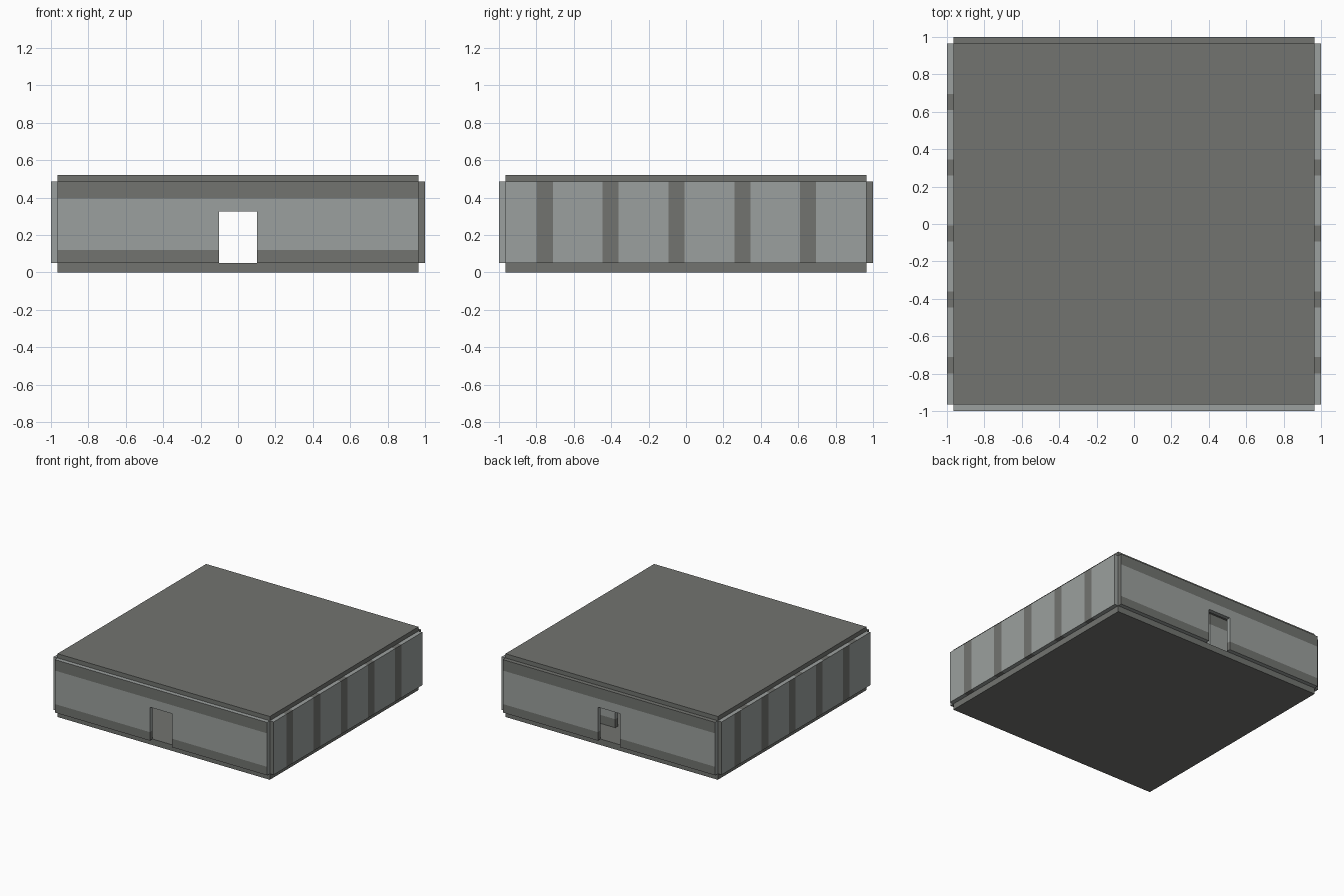
import bpy, bmesh
from mathutils import Vector

if "Cube" in bpy.data.objects:
    bpy.data.objects.remove(bpy.data.objects["Cube"])

IN, OUT = 0.965, 1.0          # inner and outer wall planes
Z0, Z1, ZTOP = 0.05, 0.485, 0.52
STRIPES = [-0.755 + 0.352 * k for k in range(5)]
HALF = 0.043


def material(name, rgb):
    m = bpy.data.materials.new(name)
    m.diffuse_color = (*rgb, 1)
    m.use_nodes = True
    m.node_tree.nodes["Principled BSDF"].inputs["Base Color"].default_value = m.diffuse_color
    return m


DARK = material("dark grey", (0.168, 0.174, 0.162))
LIGHT = material("light grey", (0.33, 0.352, 0.342))


def finish(name, bm, rule):
    """rule(normal, centre) -> True where the face is dark"""
    bmesh.ops.recalc_face_normals(bm, faces=bm.faces)
    bm.normal_update()
    for f in bm.faces:
        f.material_index = 0 if rule(f.normal, f.calc_center_median()) else 1
    me = bpy.data.meshes.new(name)
    bm.to_mesh(me)
    bm.free()
    me.materials.append(DARK)
    me.materials.append(LIGHT)
    ob = bpy.data.objects.new(name, me)
    bpy.context.collection.objects.link(ob)


def slab(name, z0, z1):
    bm = bmesh.new()
    bmesh.ops.create_cube(bm, size=1)
    for v in bm.verts:
        v.co = (v.co.x * 2 * IN, v.co.y * 2 * IN, z0 if v.co.z < 0 else z1)
    finish(name, bm, lambda n, c: True)


def panel(name, us, zs, place, thick, rule, hole=lambda u, z: False):
    """Upright gridded panel, with cells left out for a doorway, then thickened"""
    bm = bmesh.new()
    grid = [[bm.verts.new(place(u, z)) for z in zs] for u in us]
    for i in range(len(us) - 1):
        for j in range(len(zs) - 1):
            if not hole((us[i] + us[i + 1]) / 2, (zs[j] + zs[j + 1]) / 2):
                bm.faces.new((grid[i][j], grid[i + 1][j], grid[i + 1][j + 1], grid[i][j + 1]))
    bmesh.ops.delete(bm, geom=[v for v in bm.verts if not v.link_faces], context='VERTS')
    ext = bmesh.ops.extrude_face_region(bm, geom=bm.faces[:], use_keep_orig=True)
    for g in ext["geom"]:
        if isinstance(g, bmesh.types.BMVert):
            g.co += Vector(thick)
    finish(name, bm, rule)


def doorway(u, z):
    return abs(u) < 0.1 and z < 0.325


def bands(n, c):
    # front and back walls: dark top and bottom bands, plain ends
    if abs(n.x) > 0.5 and abs(c.x) > 0.9:
        return n.x * c.y > 0
    if abs(n.z) > 0.5 and not doorway(c.x, c.z - 0.01):
        return n.z * c.y > 0
    return c.z < 0.12 or c.z > 0.395


def stripes(n, c):
    # side walls: vertical stripes, mirrored on faces looking to -x
    if abs(n.y) > 0.5:
        return n.y * c.x < 0
    y = -c.y if n.x < -0.5 else c.y
    return any(abs(y - s) < HALF for s in STRIPES)


# floor and roof
slab("floor_slab", 0, Z0)
slab("roof_slab", Z1, ZTOP)

# front and back walls with doorways
door_us = [-IN, -0.102, 0.102, IN]
band_zs = [Z0, 0.12, 0.325, 0.395, Z1]
for name, s in (("front_wall", -1), ("back_wall", 1)):
    panel(name, door_us, band_zs, lambda u, z: (u, s * IN, z),
          (0, s * (OUT - IN), 0), bands, doorway)

# striped side walls
edges = [m * s + d for s in STRIPES for m in (1, -1) for d in (-HALF, HALF)]
side_us = sorted({round(e, 4) for e in edges} | {-IN, IN})
for name, s in (("left_wall", -1), ("right_wall", 1)):
    panel(name, side_us, [Z0, Z1], lambda u, z: (s * IN, u, z),
          (s * (OUT - IN), 0, 0), stripes)

# short inner screens behind the back doorway
for name, s in (("inner_screen_left", -1), ("inner_screen_right", 1)):
    panel(name, [s * 0.125, s * 0.4], band_zs, lambda u, z: (u, 0.74, z),
          (0, -0.035, 0), bands)
